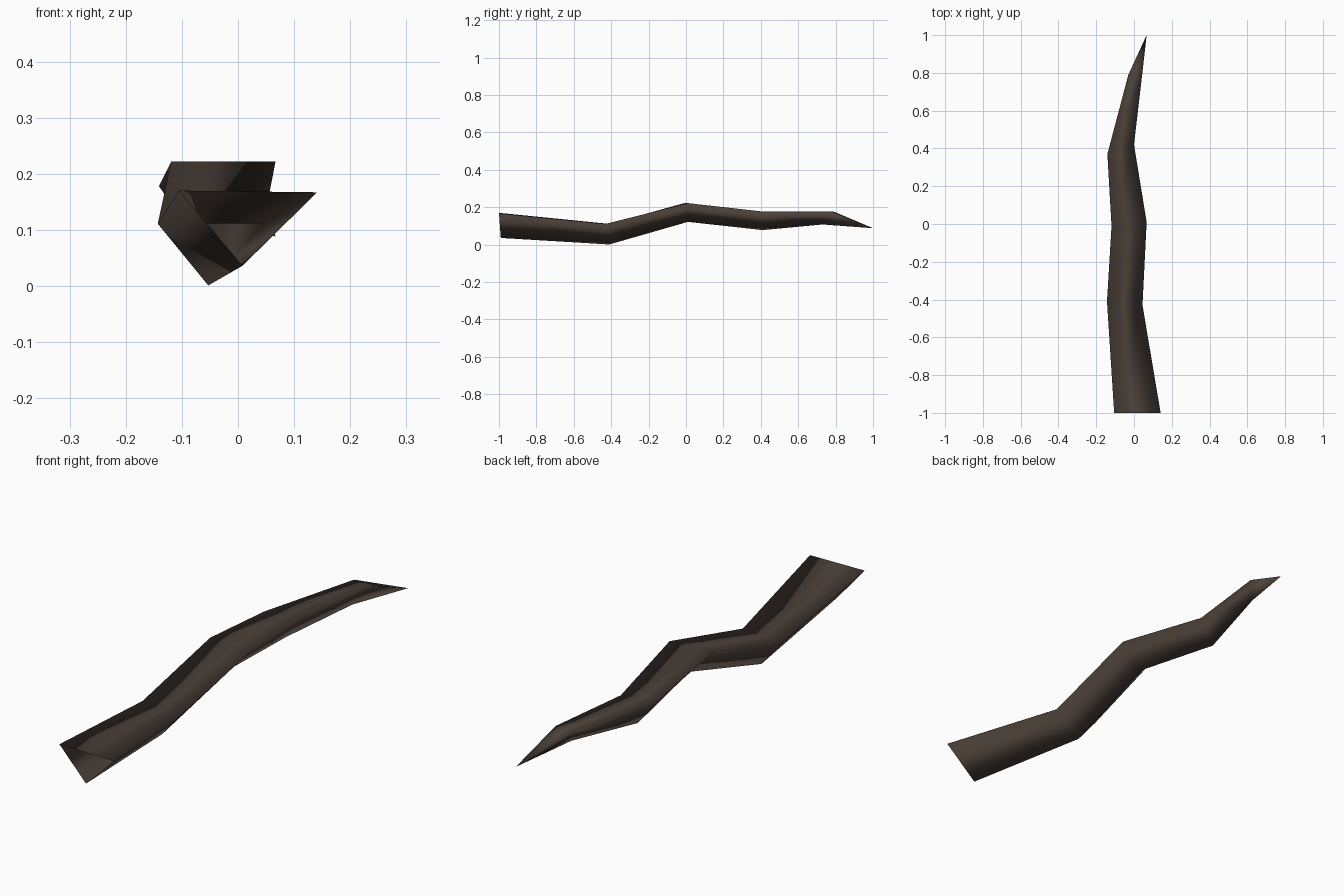
import bpy, bmesh

if "Cube" in bpy.data.objects:
    bpy.data.objects.remove(bpy.data.objects["Cube"])

# Dark bark colour
bark = bpy.data.materials.new("dark_bark")
bark.diffuse_color = (0.072, 0.052, 0.041, 1)
bark.use_nodes = True
bark.node_tree.nodes["Principled BSDF"].inputs["Base Color"].default_value = bark.diffuse_color

# Triangular sections along the branch: upper left, upper right, bottom ridge
sections = [
    [(-0.105, -1.00, 0.170), (0.141, -1.00, 0.167), (0.008, -0.99, 0.036)],
    [(-0.143, -0.41, 0.111), (0.045, -0.43, 0.111), (-0.053, -0.41, 0.001)],
    [(-0.119, -0.01, 0.222), (0.067, 0.01, 0.222), (-0.025, 0.01, 0.122)],
    [(-0.141, 0.37, 0.178), (0.000, 0.42, 0.176), (-0.070, 0.41, 0.078)],
    [(-0.030, 0.79, 0.177), (0.042, 0.78, 0.177), (0.005, 0.73, 0.108)],
]
tip_point = (0.067, 1.0, 0.088)

# Branch: three-sided tube, open at the thick end, closing to a point
bm = bmesh.new()
rings = [[bm.verts.new(p) for p in ring] for ring in sections]
for a, b in zip(rings, rings[1:]):
    for i in range(3):
        j = (i + 1) % 3
        bm.faces.new((a[i], a[j], b[j], b[i]))
tip = bm.verts.new(tip_point)
for i in range(3):
    bm.faces.new((rings[-1][i], rings[-1][(i + 1) % 3], tip))
for f in bm.faces:
    f.smooth = True
bm.normal_update()
mesh = bpy.data.meshes.new("branch")
bm.to_mesh(mesh)
bm.free()
mesh.materials.append(bark)
branch = bpy.data.objects.new("branch", mesh)
bpy.context.collection.objects.link(branch)
